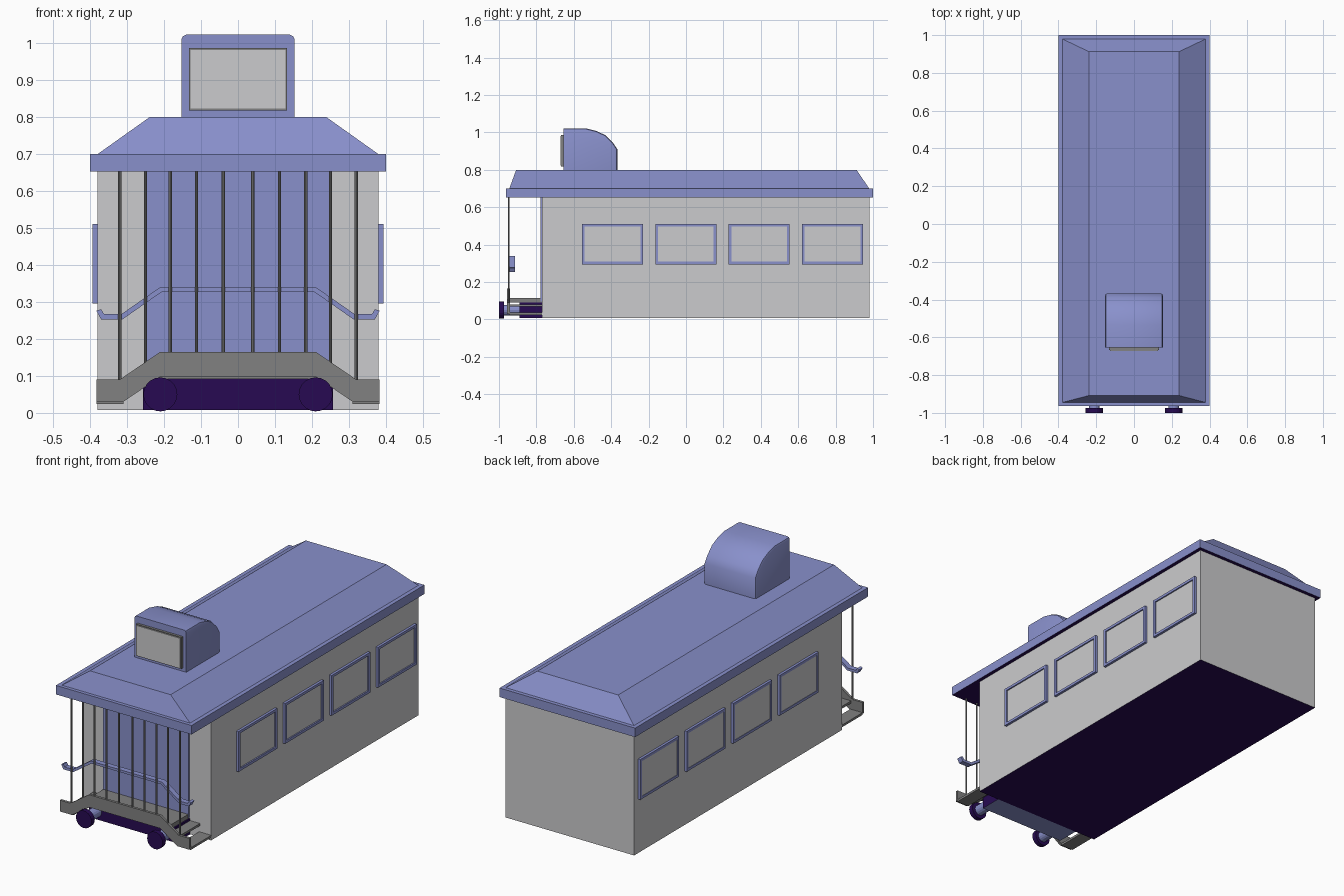
import bpy, bmesh, math
from mathutils import Matrix

if "Cube" in bpy.data.objects:
    bpy.data.objects.remove(bpy.data.objects["Cube"])


def material(name, r, g, b):
    m = bpy.data.materials.new(name)
    m.diffuse_color = (r, g, b, 1)
    m.use_nodes = True
    m.node_tree.nodes["Principled BSDF"].inputs["Base Color"].default_value = m.diffuse_color
    return m


BLUE = material("periwinkle blue", 0.25, 0.28, 0.60)
WALL = material("light grey", 0.60, 0.60, 0.61)
GREY = material("mid grey", 0.22, 0.22, 0.22)
DARK = material("dark purple", 0.02, 0.003, 0.085)


def finish(name, bm, mat, under=None):
    """Turn a bmesh into an object; optional second material on downward faces."""
    bmesh.ops.recalc_face_normals(bm, faces=bm.faces)
    me = bpy.data.meshes.new(name)
    me.materials.append(mat)
    if under:
        me.materials.append(under)
        for f in bm.faces:
            f.normal_update()
            if f.normal.z < -0.9:
                f.material_index = 1
    bm.to_mesh(me)
    bm.free()
    ob = bpy.data.objects.new(name, me)
    bpy.context.collection.objects.link(ob)
    return ob


def box(name, x, y, z, mat, under=None):
    bm = bmesh.new()
    bmesh.ops.create_cube(bm, size=1)
    for v in bm.verts:
        v.co = [(a + b) / 2 + c * (b - a) for (a, b), c in zip((x, y, z), v.co)]
    return finish(name, bm, mat, under)


def prism_bm(points, place, a, b):
    """Extrude a 2D profile; place(u, v, w) maps it into space, w from a to b."""
    bm = bmesh.new()
    lo = [bm.verts.new(place(u, v, a)) for u, v in points]
    hi = [bm.verts.new(place(u, v, b)) for u, v in points]
    bm.faces.new(lo)
    bm.faces.new(hi)
    n = len(points)
    for i in range(n):
        j = (i + 1) % n
        bm.faces.new((lo[i], lo[j], hi[j], hi[i]))
    bmesh.ops.recalc_face_normals(bm, faces=bm.faces)
    return bm


def along_y(u, v, w):
    return (u, w, v)


def along_x(u, v, w):
    return (w, u, v)


def rod(name, radius, start, length, axis, mat, sides):
    bm = bmesh.new()
    rot = Matrix.Rotation(math.pi / 2, 4, 'X') if axis == 'Y' else Matrix()
    bmesh.ops.create_cone(bm, cap_ends=True, segments=sides, radius1=radius,
                          radius2=radius, depth=length, matrix=rot)
    off = (0, length / 2, 0) if axis == 'Y' else (0, 0, length / 2)
    for v in bm.verts:
        v.co = [c + s + o for c, s, o in zip(v.co, start, off)]
    return finish(name, bm, mat)


def frame(name, place, u, v, t, w, mat):
    """Rectangular picture frame with border t, spanning depth w."""
    bm = bmesh.new()
    rings = []
    for d in w:
        for e in (0, t):
            rings.append([bm.verts.new(place(p, q, d)) for p, q in (
                (u[0] + e, v[0] + e), (u[1] - e, v[0] + e),
                (u[1] - e, v[1] - e), (u[0] + e, v[1] - e))])
    for a, b in ((0, 1), (1, 3), (3, 2), (2, 0)):
        for i in range(4):
            j = (i + 1) % 4
            bm.faces.new((rings[a][i], rings[a][j], rings[b][j], rings[b][i]))
    return finish(name, bm, mat)


# Car body and front door panel
box("car_body", (-.38, .38), (-.77, .98), (.008, .655), WALL, DARK)
box("door_panel", (-.252, .252), (-.777, -.769), (.095, .652), BLUE)

# Roof: eave slab and hipped top
box("roof_eave", (-.4, .4), (-.963, 1), (.652, .7), BLUE, DARK)
bm = bmesh.new()
bmesh.ops.create_cube(bm, size=1)
for v in bm.verts:
    top = v.co.z > 0
    v.co.x = math.copysign(.238 if top else .38, v.co.x)
    v.co.y = (.912 if top else .98) if v.co.y > 0 else (-.908 if top else -.945)
    v.co.z = .8 if top else .699
finish("roof_hip", bm, BLUE)

# Roof sign housing with a rounded back
profile = [(-.655, .795), (-.655, 1.022), (-.535, 1.022), (-.48, 1.008),
           (-.43, .985), (-.39, .945), (-.367, .91), (-.367, .795)]
bm = prism_bm(profile, along_x, -.153, .153)
rim = [e for e in bm.edges
       if abs(e.verts[0].co.x - e.verts[1].co.x) < 1e-5
       and not all(v.co.y < -.65 for v in e.verts)
       and not all(v.co.z < .8 for v in e.verts)]
bmesh.ops.bevel(bm, geom=rim, offset=.013, segments=2, profile=.5, affect='EDGES')
housing = finish("sign_housing", bm, BLUE)
bpy.context.view_layer.objects.active = housing
housing.select_set(True)
bpy.ops.object.shade_smooth_by_angle(angle=math.radians(35))
frame("sign_frame", along_y, (-.133, .133), (.817, .986), .005, (-.668, -.654), GREY)
box("sign_panel", (-.128, .128), (-.672, -.654), (.822, .981), WALL)

# Side windows
for s in (-1, 1):
    for i in range(4):
        y = -.393 + .392 * i
        frame("window_frame", along_x, (y - .163, y + .163), (.295, .51), .014,
              (s * .379, s * .393), BLUE)
        box("window_pane", (s * .385 - .006, s * .385 + .001), (y - .15, y + .15),
            (.308, .497), WALL)

# Porch platform and underframe
box("porch_floor", (-.25, .25), (-.945, -.77), (.092, .115), GREY, BLUE)
box("underframe", (-.257, .257), (-.89, -.77), (.008, .092), DARK, BLUE)

# Porch front skirt, dropping to the steps on both sides
half_top = [(.21, .165), (.32, .09), (.382, .09)]
half_low = [(.382, .03), (.31, .03), (.21, .098)]
right = half_top + half_low
skirt = right + [(-x, z) for x, z in reversed(right)]
finish("porch_skirt", prism_bm(skirt, along_y, -.956, -.942), GREY)

# Side steps
for s in (-1, 1):
    for x0, x1, z in ((.245, .315, .075), (.31, .382, .03)):
        box("step", tuple(sorted((s * x0, s * x1))), (-.944, -.77), (z - .006, z + .006), GREY)

# Railing posts
for s in (-1, 1):
    for x in (.04, .112, .183, .25, .32):
        low = .15 if x < .22 else (.12 if x < .3 else .07)
        rod("rail_post", .0045, (s * x, -.947, low), .655 - low, 'Z', GREY, 8)

# Handrail: flat bar bent down at both ends with curled tips
rail = [(.21, .34), (.315, .267), (.362, .267), (.37, .28), (.383, .276),
        (.37, .253), (.312, .253), (.206, .327)]
outline = rail + [(-x, z) for x, z in reversed(rail)]
finish("handrail", prism_bm(outline, along_y, -.943, -.914), BLUE)

# Buffers
for s in (-1, 1):
    rod("buffer_disc", .046, (s * .21, -1, .05), .026, 'Y', DARK, 20)
    rod("buffer_shaft", .028, (s * .21, -.976, .05), .09, 'Y', BLUE, 16)
